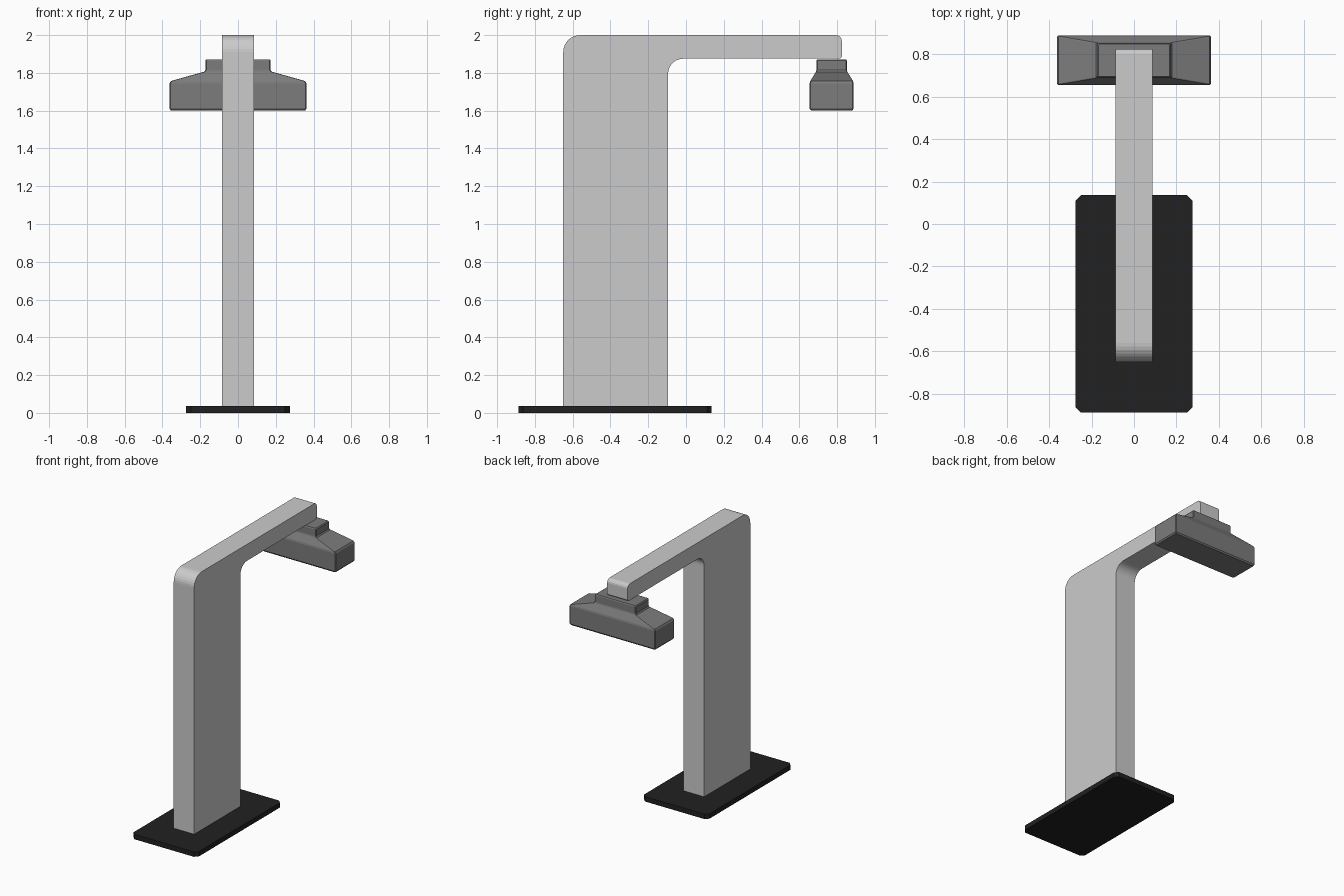
import bpy, bmesh
from math import sin, cos, radians

if "Cube" in bpy.data.objects:
    bpy.data.objects.remove(bpy.data.objects["Cube"])


def make_object(name, bm, colour=None):
    bmesh.ops.recalc_face_normals(bm, faces=bm.faces)
    mesh = bpy.data.meshes.new(name)
    bm.to_mesh(mesh)
    bm.free()
    obj = bpy.data.objects.new(name, mesh)
    bpy.context.collection.objects.link(obj)
    if colour is not None:
        mat = bpy.data.materials.new(name + "_paint")
        mat.diffuse_color = (colour, colour, colour, 1)
        mat.use_nodes = True
        mat.node_tree.nodes["Principled BSDF"].inputs["Base Color"].default_value = mat.diffuse_color
        mesh.materials.append(mat)
    return obj


def loft(name, rings, colour=None):
    """Skin a stack of equal-length point rings and cap both ends."""
    bm = bmesh.new()
    loops = [[bm.verts.new(p) for p in ring] for ring in rings]
    n = len(loops[0])
    for a, b in zip(loops, loops[1:]):
        for i in range(n):
            j = (i + 1) % n
            bm.faces.new((a[i], a[j], b[j], b[i]))
    bm.faces.new(loops[0])
    bm.faces.new(loops[-1])
    return make_object(name, bm, colour)


def arc(cy, cz, r, start, end, steps=6):
    return [(cy + r * cos(radians(start + (end - start) * i / steps)),
             cz + r * sin(radians(start + (end - start) * i / steps)))
            for i in range(steps + 1)]


def cut_rect(hx, hy, cy, z, c):
    """Rectangle ring with cut corners of size c."""
    pts = [(hx - c, -hy), (hx, c - hy), (hx, hy - c), (hx - c, hy),
           (c - hx, hy), (-hx, hy - c), (-hx, c - hy), (c - hx, -hy)]
    return [(x, cy + y, z) for x, y in pts]


# Floor plate with cut corners
loft("base_plate", [cut_rect(0.275, 0.512, -0.376, z, 0.025) for z in (0, 0.037)], 0.015)

# Column and overhead arm: one side profile extruded across x
profile = [(-0.65, 0.035)]
profile += arc(-0.56, 1.91, 0.09, 180, 90, 8)
profile += arc(0.795, 1.97, 0.03, 90, 0, 4)
profile += arc(0.811, 1.889, 0.014, 0, -90, 2)
profile += arc(-0.015, 1.795, 0.08, 90, 180, 8)
profile += [(-0.095, 0.035)]
loft("column_and_arm", [[(x, y, z) for y, z in profile] for x in (-0.086, 0.086)])

# Head: stepped, tapered housing hanging below the arm tip
head_sections = [(0.355, 0.109, 1.600), (0.362, 0.116, 1.610), (0.362, 0.116, 1.745),
                 (0.355, 0.113, 1.757), (0.180, 0.083, 1.806), (0.173, 0.081, 1.815),
                 (0.173, 0.081, 1.865), (0.167, 0.077, 1.872)]
loft("head_housing", [cut_rect(hx, hy, 0.771, z, 0.005) for hx, hy, z in head_sections], 0.2)
